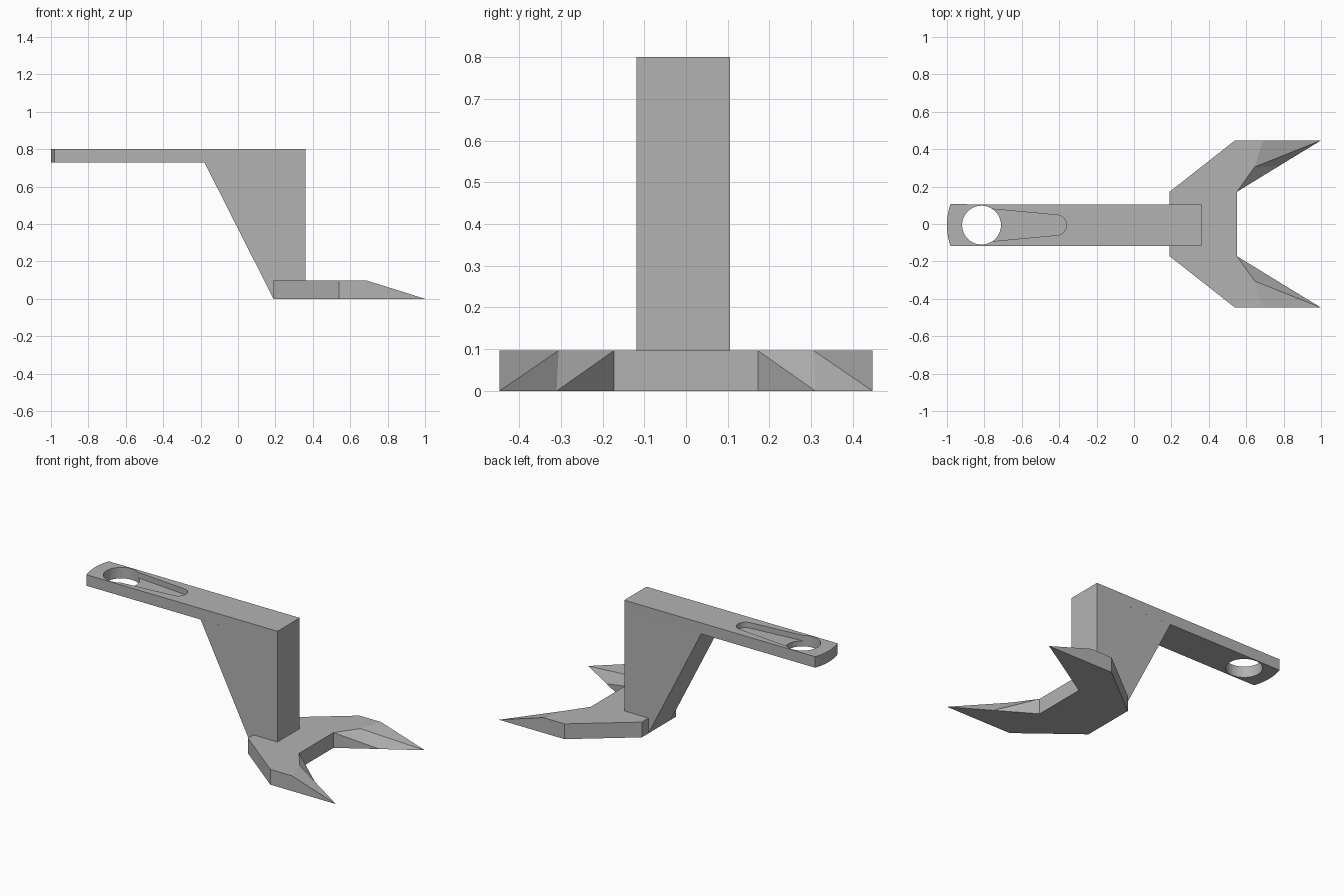
import bpy, bmesh
from math import sin, cos, pi, radians
from mathutils import Vector

if "Cube" in bpy.data.objects:
    bpy.data.objects.remove(bpy.data.objects["Cube"])

grey = bpy.data.materials.new("plain grey")
grey.use_nodes = True
grey.diffuse_color = (0.45, 0.45, 0.45, 1)
grey.node_tree.nodes["Principled BSDF"].inputs["Base Color"].default_value = (0.45, 0.45, 0.45, 1)


def finish(name, bm):
    bmesh.ops.recalc_face_normals(bm, faces=bm.faces)
    mesh = bpy.data.meshes.new(name)
    bm.to_mesh(mesh)
    bm.free()
    mesh.materials.append(grey)
    obj = bpy.data.objects.new(name, mesh)
    bpy.context.collection.objects.link(obj)
    return obj


def prism(name, points, offset):
    """Extrude a flat outline along an offset."""
    bm = bmesh.new()
    face = bm.faces.new([bm.verts.new(p) for p in points])
    top = bmesh.ops.extrude_face_region(bm, geom=[face])["geom"]
    verts = [v for v in top if isinstance(v, bmesh.types.BMVert)]
    bmesh.ops.translate(bm, verts=verts, vec=offset)
    return finish(name, bm)


def arc(cx, cy, r, start, end, z, steps):
    angles = [radians(start + (end - start) * i / steps) for i in range(steps + 1)]
    return [(cx + r * cos(a), cy + r * sin(a), z) for a in angles]


def cut(target, cutter):
    mod = target.modifiers.new("cut", 'BOOLEAN')
    mod.operation = 'DIFFERENCE'
    mod.solver = 'EXACT'
    mod.object = cutter
    bpy.context.view_layer.objects.active = target
    bpy.ops.object.modifier_apply(modifier=mod.name)
    bpy.data.objects.remove(cutter)


BACK, FRONT, MID = 0.105, -0.118, -0.006
ARM_Z, TOP_Z, FORK_Z = 0.73, 0.8, 0.097

# Flat arm with a gently rounded end
outline = [(0.36, FRONT, ARM_Z), (0.36, BACK, ARM_Z)]
outline += arc(-0.65, MID, 0.35, 161.4, 198.6, ARM_Z, 12)
arm = prism("arm", outline, (0, 0, TOP_Z - ARM_Z))

# Shallow tapered recess, then the round through hole
recess = [(-0.8, MID - 0.09, 0.765)]
recess += arc(-0.415, MID, 0.054, -85, 85, 0.765, 16)
recess += [(-0.8, MID + 0.09, 0.765)]
cut(arm, prism("recess_cutter", recess, (0, 0, 0.2)))
hole = arc(-0.815, MID, 0.104, 0, 352.5, 0.6, 47)
cut(arm, prism("hole_cutter", hole, (0, 0, 0.4)))

# Tapered upright under the arm
side = [(-0.18, ARM_Z), (0.19, 0), (0.36, 0), (0.36, ARM_Z)]
prism("upright", [(x, FRONT, z) for x, z in side], (0, BACK - FRONT, 0))

# Forked foot: one half modelled, then mirrored
bm = bmesh.new()
low = {
    "rear_mid": (0.19, 0), "rear": (0.19, 0.172), "outer": (0.54, 0.447),
    "tip": (1, 0.447), "inner": (0.775, 0.31), "crotch": (0.55, 0.172), "mid": (0.55, 0),
}
v = {k: bm.verts.new((x, y, 0)) for k, (x, y) in low.items()}
high = {k: low[k] for k in ("rear_mid", "rear", "outer", "crotch", "mid")}
high.update(shoulder=(0.69, 0.447), ridge=(0.645, 0.305))
v.update({k + "_top": bm.verts.new((x, y, FORK_Z)) for k, (x, y) in high.items()})
for names in (
    "rear_mid rear outer tip inner crotch mid",
    "rear_mid_top rear_top outer_top shoulder_top ridge_top crotch_top mid_top",
    "rear_mid rear rear_top rear_mid_top",
    "rear outer outer_top rear_top",
    "outer tip shoulder_top outer_top",
    "mid crotch crotch_top mid_top",
    "crotch inner crotch_top",
    "crotch_top inner ridge_top",
    "ridge_top inner tip",
    "ridge_top tip shoulder_top",
):
    bm.faces.new([v[n] for n in names.split()])
bmesh.ops.mirror(bm, geom=bm.verts[:] + bm.edges[:] + bm.faces[:],
                 axis='Y', merge_dist=0.0001)
finish("forked_foot", bm)
